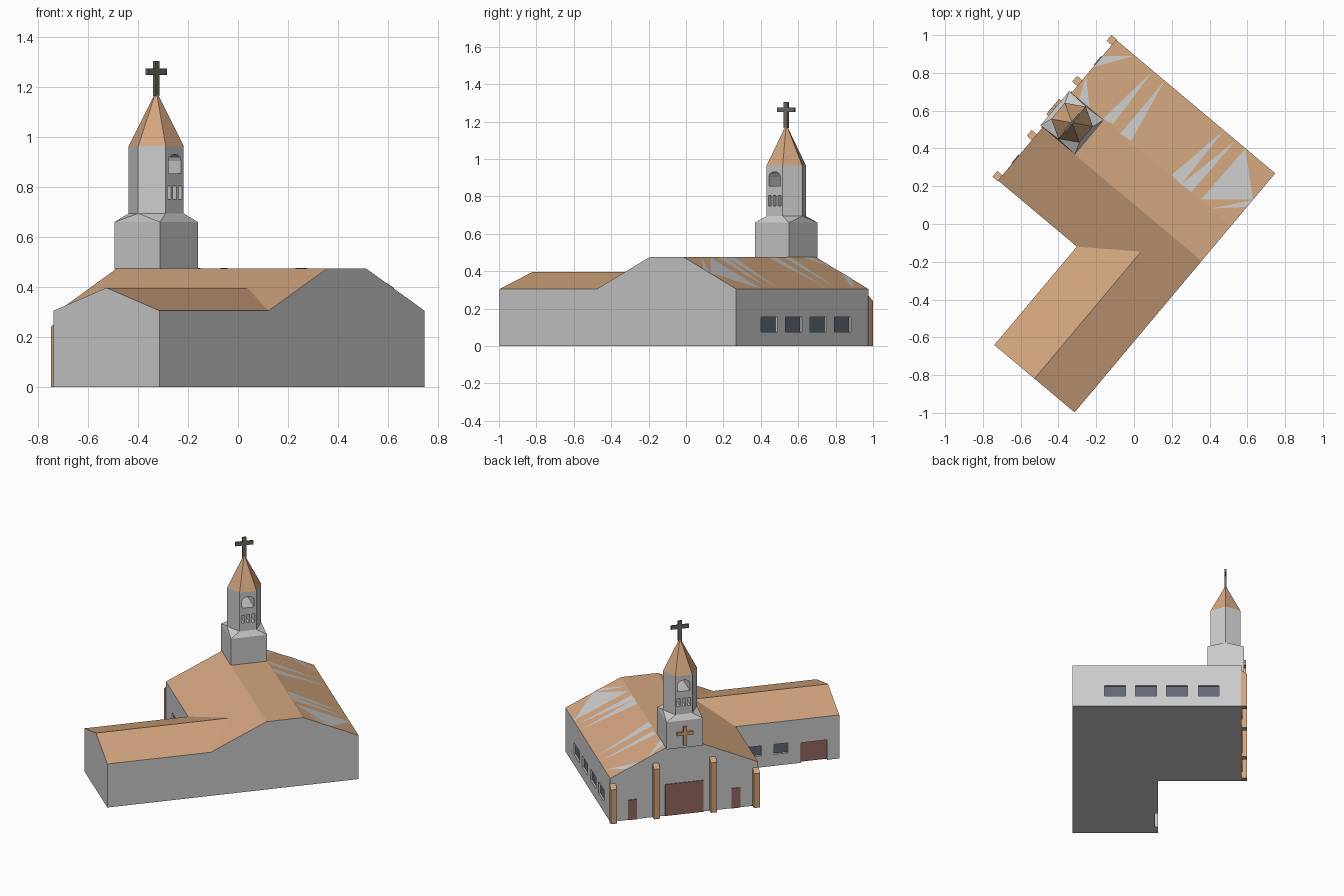
import bpy, bmesh, math
from mathutils import Matrix, Vector

if "Cube" in bpy.data.objects:
    bpy.data.objects.remove(bpy.data.objects["Cube"])

# Local frame: u runs from the facade (0) to the back wall, v across the nave
FRAME = Matrix.Translation((-0.4075, 0.603, 0)) @ Matrix.Rotation(math.radians(-40), 4, 'Z')
L, W, EAVE, TOP, FLAT = 1.10, 0.486, 0.305, 0.475, 0.12   # nave sizes
WING_U, WING_V, WING_TOP = 0.545, -1.166, 0.397
TU, R = 0.104, 0.112                                     # tower centre and radius


def mat(name, rgb):
    m = bpy.data.materials.new(name)
    m.diffuse_color = (*rgb, 1)
    m.use_nodes = True
    m.node_tree.nodes["Principled BSDF"].inputs["Base Color"].default_value = m.diffuse_color
    return m


TILE = mat("roof_tile", (0.65, 0.38, 0.21))
DOOR = mat("door_red", (0.31, 0.14, 0.12))
GLASS = mat("dark_glass", (0.12, 0.14, 0.18))
IRON = mat("dark_iron", (0.15, 0.15, 0.12))


def finish(name, bm, material=None, roof=False):
    """Turn a bmesh into a placed object; roof=True colours only upward faces."""
    bmesh.ops.recalc_face_normals(bm, faces=bm.faces)
    bm.normal_update()
    me = bpy.data.meshes.new(name)
    if roof:
        me.materials.append(None)
        me.materials.append(TILE)
        for f in bm.faces:
            f.material_index = int(f.normal.z > 0.1)
    elif material:
        me.materials.append(material)
    bm.transform(FRAME)
    bm.to_mesh(me)
    bm.free()
    ob = bpy.data.objects.new(name, me)
    bpy.context.collection.objects.link(ob)
    return ob


def add_prism(bm, pts, a, b, axis):
    place = (lambda p, t: (t, p[0], p[1])) if axis == 'u' else (lambda p, t: (p[0], t, p[1]))
    ends = [[bm.verts.new(place(p, t)) for p in pts] for t in (a, b)]
    for ring in ends:
        bm.faces.new(ring)
    n = len(pts)
    for i in range(n):
        j = (i + 1) % n
        bm.faces.new((ends[0][i], ends[0][j], ends[1][j], ends[1][i]))


def prism(name, pts, a, b, axis, material=None, roof=False):
    bm = bmesh.new()
    add_prism(bm, pts, a, b, axis)
    return finish(name, bm, material, roof)


def rect(c, w, z0, z1):
    return [(c - w / 2, z0), (c + w / 2, z0), (c + w / 2, z1), (c - w / 2, z1)]


def cut(ob, shapes):
    """Subtract a list of prisms (pts, a, b, axis) from an object."""
    bm = bmesh.new()
    for s in shapes:
        add_prism(bm, *s)
    cutter = finish("cutter", bm)
    cutter.hide_render = True
    mod = ob.modifiers.new("openings", 'BOOLEAN')
    mod.operation, mod.solver, mod.object = 'DIFFERENCE', 'EXACT', cutter
    bpy.context.view_layer.update()
    ob.data = bpy.data.meshes.new_from_object(
        ob.evaluated_get(bpy.context.evaluated_depsgraph_get()))
    ob.modifiers.clear()
    bpy.data.objects.remove(cutter)


# Nave with flat-topped roof, and gabled side wing
nave = prism("nave", [(-W, 0), (W, 0), (W, EAVE), (FLAT, TOP), (-FLAT, TOP), (-W, EAVE)],
             0, L, 'u', roof=True)
wing = prism("wing", [(WING_U, 0), (L, 0), (L, EAVE), ((WING_U + L) / 2, WING_TOP), (WING_U, EAVE)],
             WING_V, -0.29, 'v', roof=True)

# Recessed nave windows: four on one side, two on the other
holes = []
for side, centres in ((1, (0.213, 0.42, 0.622, 0.824)), (-1, (0.213, 0.42))):
    for c in centres:
        r = rect(c, 0.135, 0.075, 0.155)
        holes.append((r, side * (W - 0.015), side * (W + 0.05), 'v'))
        prism("nave_window", r, side * (W - 0.015), side * (W - 0.012), 'v', GLASS)
cut(nave, holes)

# Recessed wing windows and side door
holes = []
for name, c, w, z0, z1, m in (("wing_window", -0.61, 0.09, 0.08, 0.15, GLASS),
                              ("wing_window", -0.783, 0.09, 0.08, 0.15, GLASS),
                              ("wing_door", -1.0, 0.173, 0, 0.14, DOOR)):
    holes.append((rect(c, w, z0 - (0.05 if z0 == 0 else 0), z1), WING_U - 0.05, WING_U + 0.02, 'u'))
    prism(name, rect(c, w, z0, z1), WING_U + 0.017, WING_U + 0.02, 'u', m)
cut(wing, holes)

# Facade doors
for name, c, w, h in (("main_door", 0, 0.25, 0.22), ("side_door", 0.34, 0.06, 0.14),
                      ("side_door", -0.34, 0.06, 0.14)):
    prism(name, rect(c, w, 0, h), -0.005, 0.005, 'u', DOOR)

# Facade pilasters with sloping tops
for c, h in ((0.47, 0.27), (0.187, 0.38), (-0.187, 0.38), (-0.47, 0.27)):
    prism("pilaster", [(-0.035, 0), (0.005, 0), (0.005, h), (-0.035, h - 0.03)],
          c - 0.02, c + 0.02, 'v', TILE)


# Tower: square base blending into a hexagonal shaft
def hexagon(z):
    return [Vector((TU + R * math.cos(math.radians(30 + 60 * i)),
                    R * math.sin(math.radians(30 + 60 * i)), z)) for i in range(6)]


def hull(name, points, material=None):
    bm = bmesh.new()
    for p in points:
        bm.verts.new(p)
    bmesh.ops.convex_hull(bm, input=bm.verts)
    bmesh.ops.dissolve_limit(bm, angle_limit=0.01, verts=bm.verts, edges=bm.edges)
    return finish(name, bm, material)


S = 0.119
square = [(TU + S * i, S * j) for i in (-1, 1) for j in (-1, 1)]
hull("tower_base", [(x, y, z) for x, y in square for z in (TOP - 0.005, 0.66)] + hexagon(0.695))
shaft = hull("tower_shaft", hexagon(0.69) + hexagon(0.965))
hull("spire", hexagon(0.965) + [Vector((TU, 0, 1.185))], TILE)

# Belfry arch and three slits, open front to back
arch = [(-0.04, 0.855), (0.04, 0.855)] + [
    (0.04 * math.cos(math.pi * i / 6), 0.905 + 0.027 * math.sin(math.pi * i / 6)) for i in range(7)]
cut(shaft, [(p, TU - 0.2, TU + 0.2, 'u') for p in
            [arch] + [rect(c, 0.02, 0.75, 0.805) for c in (-0.034, 0, 0.034)]])


# Crosses: one on the spire, one on the front of the tower base
def cross(name, u0, u1, z0, z1, arm_z, bar, span, material):
    h, s = bar / 2, span / 2
    prism(name, [(-h, z0), (h, z0), (h, arm_z - h), (s, arm_z - h), (s, arm_z + h), (h, arm_z + h),
                 (h, z1), (-h, z1), (-h, arm_z + h), (-s, arm_z + h), (-s, arm_z - h),
                 (-h, arm_z - h)], u0, u1, 'u', material)


cross("spire_cross", TU - 0.006, TU + 0.006, 1.165, 1.305, 1.263, 0.026, 0.118, IRON)
cross("facade_cross", -0.03, -0.014, 0.49, 0.62, 0.572, 0.022, 0.105, TILE)

# Bare grey patches on the long roof slope, given as plan triangles
PATCHES = [(-.17, .89, 0, .89, -.23, .84), (-.26, .79, -.235, .62, -.29, .66),
           (.10, .81, -.165, .555, -.11, .53), (.16, .755, -.075, .475, -.015, .44),
           (.48, .50, .20, .26, .25, .21), (.545, .45, .25, .21, .305, .17),
           (.59, .40, .355, .13, .63, .13), (.63, .125, .60, .09, .40, .08)]
bm = bmesh.new()
for t in PATCHES:
    tri = []
    for x, y in zip(t[::2], t[1::2]):
        p = FRAME.inverted() @ Vector((x, y, 0))
        u, v = min(max(p.x, 0), L), min(max(p.y, FLAT), W)
        z = EAVE + (W - v) * (TOP - EAVE) / (W - FLAT) + 0.002
        tri.append(bm.verts.new((u, v, z)))
    f = bm.faces.new(tri)
    f.normal_update()
    if f.normal.z < 0:
        f.normal_flip()
finish("roof_patches", bm)
